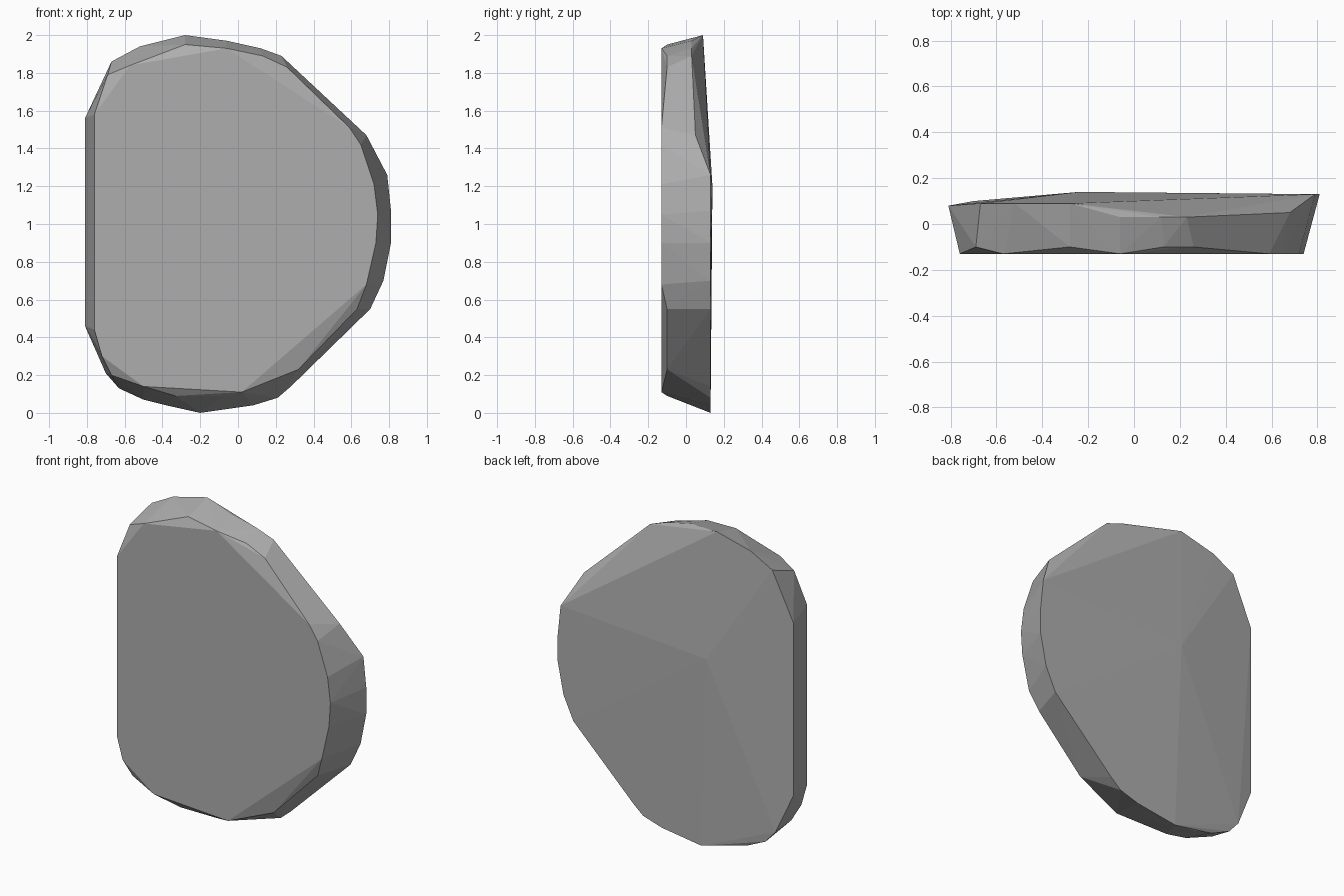
import bpy
import bmesh

# Remove the default object
default_cube = bpy.data.objects.get("Cube")
if default_cube:
    bpy.data.objects.remove(default_cube, do_unlink=True)


def make_material(name, color):
    material = bpy.data.materials.new(name)
    material.use_nodes = True
    material.diffuse_color = color
    shader = material.node_tree.nodes["Principled BSDF"]
    shader.inputs["Base Color"].default_value = color
    shader.inputs["Roughness"].default_value = 0.8
    return material


def hull_object(name, points, material):
    """Wrap a convex faceted skin around the given points."""
    bm = bmesh.new()
    verts = [bm.verts.new(point) for point in points]
    result = bmesh.ops.convex_hull(bm, input=verts)
    loose = {item for item in result["geom_interior"] + result["geom_unused"]
             if isinstance(item, bmesh.types.BMVert)}
    bmesh.ops.delete(bm, geom=list(loose), context="VERTS")
    bmesh.ops.recalc_face_normals(bm, faces=bm.faces)
    mesh = bpy.data.meshes.new(name)
    bm.to_mesh(mesh)
    bm.free()
    mesh.materials.append(material)
    stone = bpy.data.objects.new(name, mesh)
    bpy.context.collection.objects.link(stone)
    return stone


def arc(depth, *outline):
    """Place a run of (x, z) outline points at one depth."""
    return [(x, depth, z) for x, z in outline]


stone_grey = make_material("stone grey", (0.42, 0.42, 0.42, 1.0))

# Wide rear rim, run by run around the outline
left_edge = arc(0.08, (-0.81, 0.46), (-0.81, 1.56))
top_left = arc(0.09, (-0.67, 1.86), (-0.52, 1.94), (-0.28, 2))
top_right = arc(0.03, (-0.06, 1.97), (0.12, 1.93), (0.23, 1.89))
shoulder = arc(0.05, (0.68, 1.47))
right_edge = arc(0.13, (0.79, 1.26), (0.81, 1.07), (0.81, 0.9),
                 (0.77, 0.7), (0.7, 0.55))
bottom = arc(0.13, (0.28, 0.14), (0.21, 0.08), (0.08, 0.04), (-0.2, 0))
bottom_left = arc(0.1, (-0.38, 0.04), (-0.5, 0.07), (-0.63, 0.13), (-0.7, 0.21))
rear_peak = arc(0.14, (-0.24, 1.2))

# Flat front face and the slightly recessed chips around its border
front_face = arc(-0.13, (-0.76, 0.44), (-0.76, 1.58), (-0.57, 1.84),
                 (-0.06, 1.93), (0.59, 1.51), (0.65, 1.42), (0.72, 1.21),
                 (0.74, 1.05), (0.73, 0.9), (0.68, 0.68), (0.02, 0.11),
                 (-0.5, 0.14), (-0.72, 0.3))
front_chips = arc(-0.1, (-0.69, 1.79), (-0.28, 1.95), (0.13, 1.89),
                  (0.26, 1.83), (0.63, 0.55), (0.32, 0.23), (-0.08, 0.09),
                  (-0.33, 0.09), (-0.67, 0.2))

hull_object("flat_stone",
            left_edge + top_left + top_right + shoulder + right_edge
            + bottom + bottom_left + rear_peak + front_face + front_chips,
            stone_grey)
